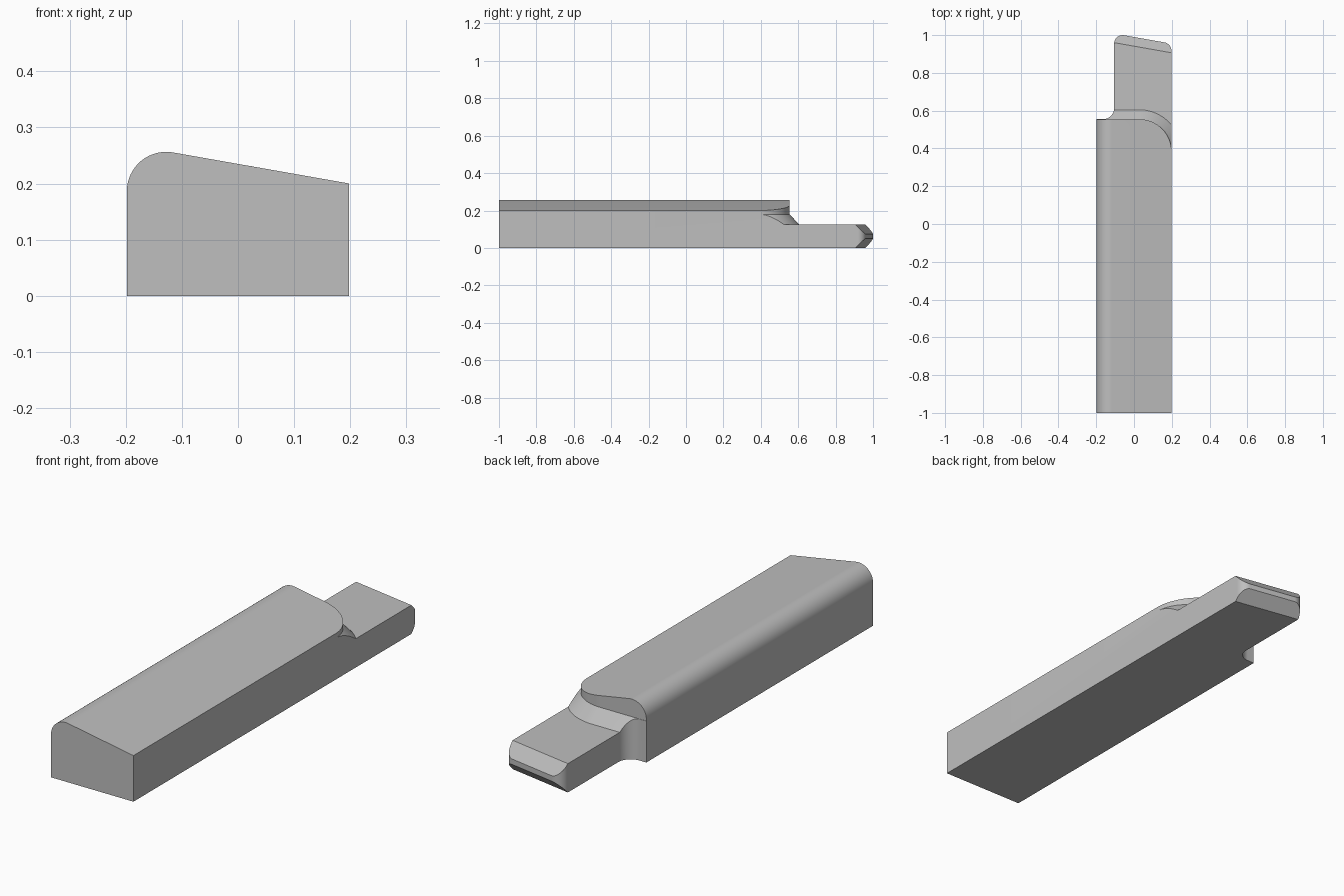
import bpy, bmesh
from math import sin, cos, pi, radians
from mathutils import Vector

if "Cube" in bpy.data.objects:
    bpy.data.objects.remove(bpy.data.objects["Cube"])

HALF = 0.198                 # half width of the shank
BACK = 0.555                 # rear end of the tall section
STEP, LEDGE = 0.125, 0.18    # tang top, and top of its sloped shoulder
SLANT = radians(10)


def rounded(corners, steps=16):
    """2D outline from (x, y, radius) corners."""
    out = []
    for i, (x, y, r) in enumerate(corners):
        p = Vector((x, y))
        if not r:
            out.append(p)
            continue
        a = (Vector(corners[i - 1][:2]) - p).normalized()
        b = (Vector(corners[(i + 1) % len(corners)][:2]) - p).normalized()
        half = a.angle(b) / 2
        inward = (a + b).normalized()
        across = (b - a).normalized()
        centre = p + inward * r / sin(half)
        sweep = pi / 2 - half
        for k in range(steps + 1):
            t = sweep * (2 * k / steps - 1)
            out.append(centre + (across * sin(t) - inward * cos(t)) * r)
    return out


def loft(name, rings):
    """Closed solid through matching rings of 3D points."""
    bm = bmesh.new()
    loops = [[bm.verts.new(p) for p in ring] for ring in rings]
    for low, high in zip(loops, loops[1:]):
        for i in range(len(low)):
            bm.faces.new((low[i - 1], low[i], high[i], high[i - 1]))
    bm.faces.new(loops[0])
    bm.faces.new(loops[-1])
    bmesh.ops.recalc_face_normals(bm, faces=bm.faces[:])
    mesh = bpy.data.meshes.new(name)
    bm.to_mesh(mesh)
    bm.free()
    obj = bpy.data.objects.new(name, mesh)
    bpy.context.collection.objects.link(obj)
    return obj


def boolean(target, tool, operation):
    mod = target.modifiers.new(operation, 'BOOLEAN')
    mod.operation, mod.solver, mod.object = operation, 'EXACT', tool
    bpy.context.view_layer.objects.active = target
    bpy.ops.object.modifier_apply(modifier=mod.name)
    bpy.data.objects.remove(tool)


# Plan outline: wide shank, filleted step, narrow tang with slanted tip
plan = rounded([(-0.25, -1, 0), (HALF, -1, 0), (HALF, 0.955, 0.045),
                (-0.105, 1.0085, 0.045), (-0.105, BACK, 0.06), (-0.25, BACK, 0)])
holder = loft("tool_holder", [[(p.x, p.y, z) for p in plan] for z in (0, 0.3)])

# Chamfer the tip above and below
bm = bmesh.new()
bm.from_mesh(holder.data)
for z, side in ((STEP, 1), (0, -1)):
    normal = Vector((sin(SLANT), cos(SLANT), side * 0.94))
    cut = bmesh.ops.bisect_plane(bm, geom=bm.verts[:] + bm.edges[:] + bm.faces[:],
                                 plane_co=(-0.105, 0.96, z), plane_no=normal,
                                 clear_outer=True)
    rim = [e for e in cut["geom_cut"] if isinstance(e, bmesh.types.BMEdge)]
    bmesh.ops.edgeloop_fill(bm, edges=rim)
bmesh.ops.recalc_face_normals(bm, faces=bm.faces[:])
bm.to_mesh(holder.data)
bm.free()

# Sloping top with one rounded long edge
section = rounded([(-HALF, -0.1, 0), (0.25, -0.1, 0), (0.25, 0.191, 0),
                   (-HALF, 0.27, 0.07)])
boolean(holder, loft("section", [[(p.x, y, p.y) for p in section] for y in (-1.1, 1.1)]),
        'INTERSECT')


# Clear the space above the tang, leaving a curved sloped shoulder
def shoulder(offset, z, steps=24):
    cx, cy, r = 0.0285, BACK - 0.1705, 0.17 + offset
    arc = [(cx + r * sin(a), cy + r * cos(a), z)
           for a in (k / steps * pi / 2 for k in range(steps + 1))]
    return [(-0.3, cy + r, z)] + arc + [(0.3, cy, z), (0.3, 1.2, z), (-0.3, 1.2, z)]


boolean(holder, loft("clearance", [shoulder(0.05, STEP), shoulder(0, LEDGE),
                                   shoulder(0, 0.4)]), 'DIFFERENCE')

# Plain grey metal
mat = bpy.data.materials.new("grey_metal")
mat.use_nodes = True
grey = (0.52, 0.52, 0.52, 1)
mat.diffuse_color = grey
mat.node_tree.nodes["Principled BSDF"].inputs["Base Color"].default_value = grey
holder.data.materials.clear()
holder.data.materials.append(mat)

bpy.ops.object.select_all(action='DESELECT')
holder.select_set(True)
bpy.context.view_layer.objects.active = holder
bpy.ops.object.shade_smooth_by_angle(angle=radians(25))
